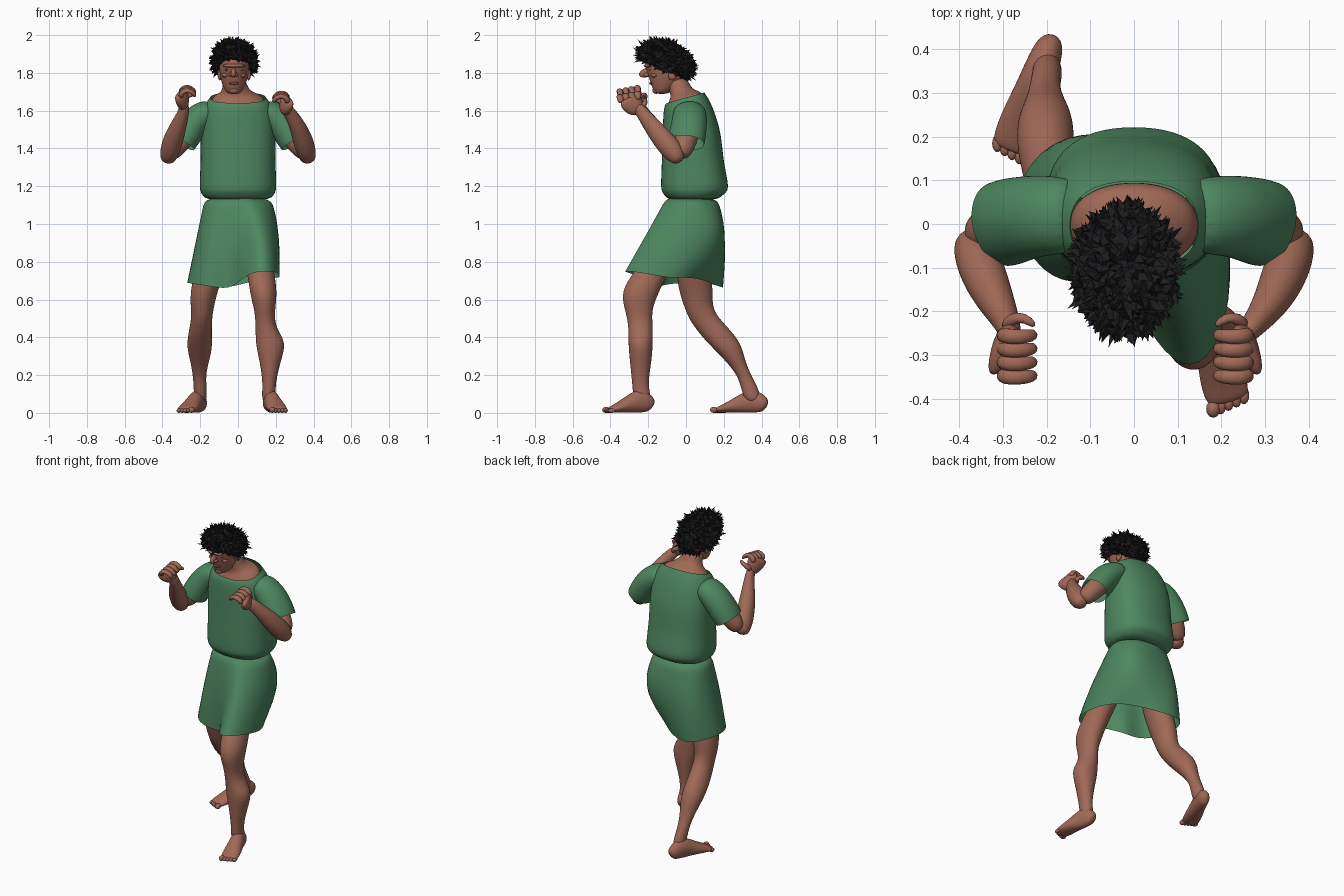
import bpy, bmesh, math, random
from mathutils import Vector, Matrix

random.seed(4)
cube = bpy.data.objects.get("Cube")
if cube:
    bpy.data.objects.remove(cube, do_unlink=True)


def material(name, rgb):
    m = bpy.data.materials.new(name)
    m.use_nodes = True
    m.diffuse_color = (*rgb, 1)
    m.node_tree.nodes["Principled BSDF"].inputs["Base Color"].default_value = (*rgb, 1)
    return m


SKIN = material("brown skin", (0.35, 0.14, 0.095))
LIP = material("dark skin", (0.2, 0.07, 0.05))
CLOTH = material("green cloth", (0.075, 0.24, 0.115))
HAIR = material("black hair", (0.012, 0.012, 0.013))


def finish(name, bm, mat, smooth=True, subdiv=0):
    bmesh.ops.recalc_face_normals(bm, faces=bm.faces)
    mesh = bpy.data.meshes.new(name)
    bm.to_mesh(mesh)
    bm.free()
    mesh.materials.append(mat)
    for p in mesh.polygons:
        p.use_smooth = smooth
    ob = bpy.data.objects.new(name, mesh)
    bpy.context.collection.objects.link(ob)
    if subdiv:
        ob.modifiers.new("round", 'SUBSURF').levels = subdiv
        ob.modifiers["round"].render_levels = subdiv
    return ob


def skin_rings(name, rings, mat, caps=(True, True), subdiv=2):
    """Bridge closed rings of points into one surface."""
    bm = bmesh.new()
    rows = [[bm.verts.new(p) for p in ring] for ring in rings]
    n = len(rows[0])
    for a, b in zip(rows, rows[1:]):
        for i in range(n):
            j = (i + 1) % n
            bm.faces.new((a[i], a[j], b[j], b[i]))
    for row, cap in zip((rows[0], rows[-1]), caps):
        if cap:
            bm.faces.new(row)
    return finish(name, bm, mat, True, subdiv)


def oval(center, u, v, power=2, n=16):
    pts = []
    for i in range(n):
        a = math.tau * (i + 0.5) / n
        c, s = math.cos(a), math.sin(a)
        c, s = (math.copysign(abs(k) ** (2 / power), k) for k in (c, s))
        pts.append(Vector(center) + (u * c + v * s) * 1.025)
    return pts


def stack(name, rows, mat, power=2, caps=(True, True)):
    """Level slices: x, y, z, half width, half depth and optional tilt."""
    rings = []
    for x, y, z, rx, ry, *tilt in rows:
        v = Vector((0, ry, tilt[0] if tilt else 0))
        rings.append(oval((x, y, z), Vector((rx, 0, 0)), v, power))
    return skin_rings(name, rings, mat, caps)


def tube(name, rows, mat, caps=(True, True), n=16):
    """Slices across a path: point, half width, half height."""
    pts = [Vector(r[0]) for r in rows]
    rings = []
    for i, (p, rx, ry) in enumerate(rows):
        t = (pts[min(i + 1, len(pts) - 1)] - pts[max(i - 1, 0)]).normalized()
        u = Vector((0, 0, 1)).cross(t).normalized()
        rings.append(oval(p, u * rx, t.cross(u) * ry, 2, n))
    return skin_rings(name, rings, mat, caps, 2 if n > 8 else 1)


def blob(name, center, size, mat, tilt=0):
    bm = bmesh.new()
    bmesh.ops.create_uvsphere(bm, u_segments=16, v_segments=10, radius=1)
    m = Matrix.Translation(center) @ Matrix.Rotation(tilt, 4, 'X') @ Matrix.Diagonal((*size, 1))
    bmesh.ops.transform(bm, matrix=m, verts=bm.verts)
    return finish(name, bm, mat)


# Shirt body, gathered at the waist, with a wide open neckline
stack("shirt_body", [
    (0, .035, 1.125, .165, .13), (0, .04, 1.15, .185, .15),
    (0, .045, 1.172, .2, .175), (0, .046, 1.215, .203, .178),
    (0, .035, 1.33, .196, .162), (0, .032, 1.47, .198, .155),
    (0, .018, 1.58, .19, .138), (0, .005, 1.642, .17, .118, .015),
    (0, -.003, 1.668, .146, .1, .028)], CLOTH, 2.4, (True, False))

# Chest and neck seen inside the neckline
stack("chest", [
    (0, 0, 1.56, .15, .09), (0, -.003, 1.63, .147, .1, .02),
    (0, -.003, 1.67, .138, .09, .025), (-.005, -.01, 1.692, .09, .066, .015),
    (-.015, -.035, 1.72, .064, .06), (-.02, -.05, 1.78, .06, .058)], SKIN, 2.2)

# Skirt: the hem rises over the advanced left thigh and tucks in below the left seat
hem = [(-.03, -.12, .655), (.05, -.28, .74), (.13, -.345, .75), (.205, -.27, .75),
       (.232, -.08, .71), (.175, .02, .72), (.08, .105, .7), (-.03, .185, .665),
       (-.17, .21, .66), (-.26, .12, .69), (-.28, 0, .69), (-.21, -.12, .68),
       (-.12, -.14, .665)]
rings = []
for t in (0, .15, .35, .6, .85, 1):
    ring = []
    for p in hem:
        a = math.atan2(p[1], p[0])
        waist = Vector((.18 * math.cos(a), .035 + .14 * math.sin(a), 1.15))
        q = waist.lerp(Vector(p), t)
        swell = math.sin(math.pi * t)
        if p[0] > 0:
            q.x += swell * (.04 if p[1] > 0 else .022)
            q.y += swell * (.085 if p[1] > 0 else 0)
        else:
            q.y += swell * (.03 if p[1] > .1 else -.02 if p[1] < 0 else 0)
        ring.append(q)
    rings.append(ring)
skin_rings("skirt", rings, CLOTH, (True, False))

# Legs with bent knees and full calves
stack("left_leg", [
    (.1, -.07, .9, .07, .08), (.115, -.17, .77, .072, .09),
    (.133, -.235, .66, .072, .1), (.138, -.25, .59, .064, .085),
    (.142, -.25, .53, .052, .068), (.145, -.24, .46, .052, .064),
    (.168, -.24, .39, .074, .064), (.173, -.24, .34, .074, .063),
    (.17, -.24, .26, .052, .055), (.165, -.243, .16, .034, .042),
    (.163, -.235, .1, .036, .045), (.163, -.23, .05, .034, .045)], SKIN)
stack("right_leg", [
    (-.12, .03, .9, .08, .09), (-.15, .04, .75, .08, .09),
    (-.178, .052, .65, .072, .09), (-.188, .062, .58, .064, .077),
    (-.19, .08, .525, .056, .075), (-.195, .115, .475, .056, .085),
    (-.203, .178, .4, .064, .09), (-.203, .222, .34, .066, .076),
    (-.203, .265, .27, .048, .05), (-.205, .308, .2, .034, .036),
    (-.2, .338, .13, .034, .045), (-.197, .36, .05, .034, .045)], SKIN)

# Feet with close-set toes
for side, heel, toe in (("left", (.157, -.178), (.216, -.402)), ("right", (-.187, .425), (-.278, .172))):
    a, b = Vector((*heel, 0)), Vector((*toe, 0))
    rows = []
    for t, w, h in ((0, .022, .06), (.1, .035, .1), (.3, .04, .13), (.5, .044, .1),
                    (.75, .052, .062), (.93, .052, .04), (1.03, .044, .027)):
        rows.append((a.lerp(b, t) + Vector((0, 0, h / 2)), w, h / 2))
    tube(side + "_foot", rows, SKIN)
    ahead = (b - a).normalized()
    across = Vector((0, 0, 1)).cross(ahead) * (1 if side == "left" else -1)
    for i in range(5):
        r = .012 if i < 4 else .016
        c = b + across * (.037 - .019 * i) + ahead * (.003 * i) + Vector((0, 0, r))
        blob(side + "_toe", c, (r, .02, r), SKIN)

# Arms, sleeves and half-closed hands
for side, s, shift, drop in (("left", 1, .04, .03), ("right", -1, 0, 0)):
    def at(x, y, z):
        return Vector((s * x, y, z))

    def hand(x, y, z):
        return at(x - shift, y, z - drop)

    tube(side + "_sleeve", [
        (at(.125, .018, 1.605), .078, .056), (at(.175, .02, 1.585), .09, .074),
        (at(.235, .018, 1.535), .094, .083), (at(.285, .005, 1.46), .1, .082),
        (at(.302, 0, 1.43), .098, .078)], CLOTH, (True, False))
    tube(side + "_upper_arm", [
        (at(.2, .03, 1.56), .06, .06), (at(.27, .01, 1.48), .062, .06),
        (at(.33, -.01, 1.41), .056, .056), (at(.365, -.03, 1.355), .04, .04)], SKIN)
    tube(side + "_forearm", [
        (at(.375, -.027, 1.328), .035, .028), (at(.365, -.06, 1.372), .05, .056),
        (at(.345, -.115, 1.44), .053, .058), (at(.315, -.18, 1.52), .042, .046),
        (at(.285 - shift / 3, -.235, 1.595), .027, .034),
        (hand(.285, -.26, 1.645), .026, .034)], SKIN)
    tube(side + "_palm", [
        (hand(.285, -.25, 1.615), .024, .03), (hand(.292, -.275, 1.65), .032, .055),
        (hand(.3, -.293, 1.682), .026, .066), (hand(.304, -.3, 1.702), .016, .056)], SKIN)
    for i in range(4):
        y = -.35 + .031 * i
        lift = .006 * i
        tube(side + "_finger", [
            (hand(.305, y + .008, 1.668 + lift), .018, .017),
            (hand(.298, y, 1.7 + lift), .02, .017),
            (hand(.262, y - .002, 1.71 + lift), .018, .015),
            (hand(.232, y + .002, 1.69 + lift), .016, .013),
            (hand(.226, y + .006, 1.672 + lift), .01, .008)], SKIN, n=8)
    tube(side + "_thumb", [
        (hand(.295, -.24, 1.64), .017, .017), (hand(.28, -.215, 1.672), .016, .016),
        (hand(.25, -.213, 1.685), .013, .013), (hand(.225, -.235, 1.688), .008, .008)], SKIN, n=8)

# Head, bowed forward
stack("head", [
    (-.022, -.13, 1.688, .028, .032), (-.022, -.122, 1.705, .047, .05),
    (-.022, -.107, 1.745, .064, .08), (-.02, -.095, 1.79, .076, .106),
    (-.02, -.105, 1.84, .08, .112), (-.02, -.125, 1.89, .068, .085),
    (-.02, -.13, 1.92, .04, .05)], SKIN)
blob("nose", (-.024, -.208, 1.802), (.015, .042, .024), SKIN, .35)
blob("brow", (-.022, -.196, 1.838), (.058, .028, .012), SKIN)
blob("lips", (-.022, -.183, 1.745), (.026, .012, .008), LIP)
blob("chin", (-.022, -.158, 1.707), (.026, .02, .018), SKIN)
for s in (-1, 1):
    blob("nostril_wing", (-.024 + s * .014, -.21, 1.79), (.01, .016, .01), SKIN)
    blob("eye", (-.022 + s * .031, -.188, 1.816), (.018, .01, .006), LIP)
    blob("cheekbone", (-.022 + s * .042, -.165, 1.788), (.022, .022, .014), SKIN)
    blob("ear", (-.02 + s * .076, -.07, 1.79), (.012, .022, .03), SKIN, -.3)

# Hair: a tilted cap whose faces are drawn out into shaggy tufts
core = Vector((-.02, -.107, 1.862))
bm = bmesh.new()
bmesh.ops.create_icosphere(bm, subdivisions=4, radius=1)
m = Matrix.Translation(core) @ Matrix.Rotation(-.4, 4, 'X') @ Matrix.Diagonal((.114, .152, .097, 1))
bmesh.ops.transform(bm, matrix=m, verts=bm.verts)
low = [v for v in bm.verts if v.co.z < 1.8 - .42 * (v.co.y + .1)]
bmesh.ops.delete(bm, geom=low, context='VERTS')
for v in bm.verts:
    v.co += (v.co - core).normalized() * random.uniform(-.006, .008)
tips = bmesh.ops.poke(bm, faces=bm.faces[:])["verts"]
for v in tips:
    out = (v.co - core).normalized()
    sway = Vector([random.uniform(-1, 1) for _ in range(3)]) * .018
    v.co += out * random.uniform(0, .022) + sway
finish("hair", bm, HAIR, smooth=False)
